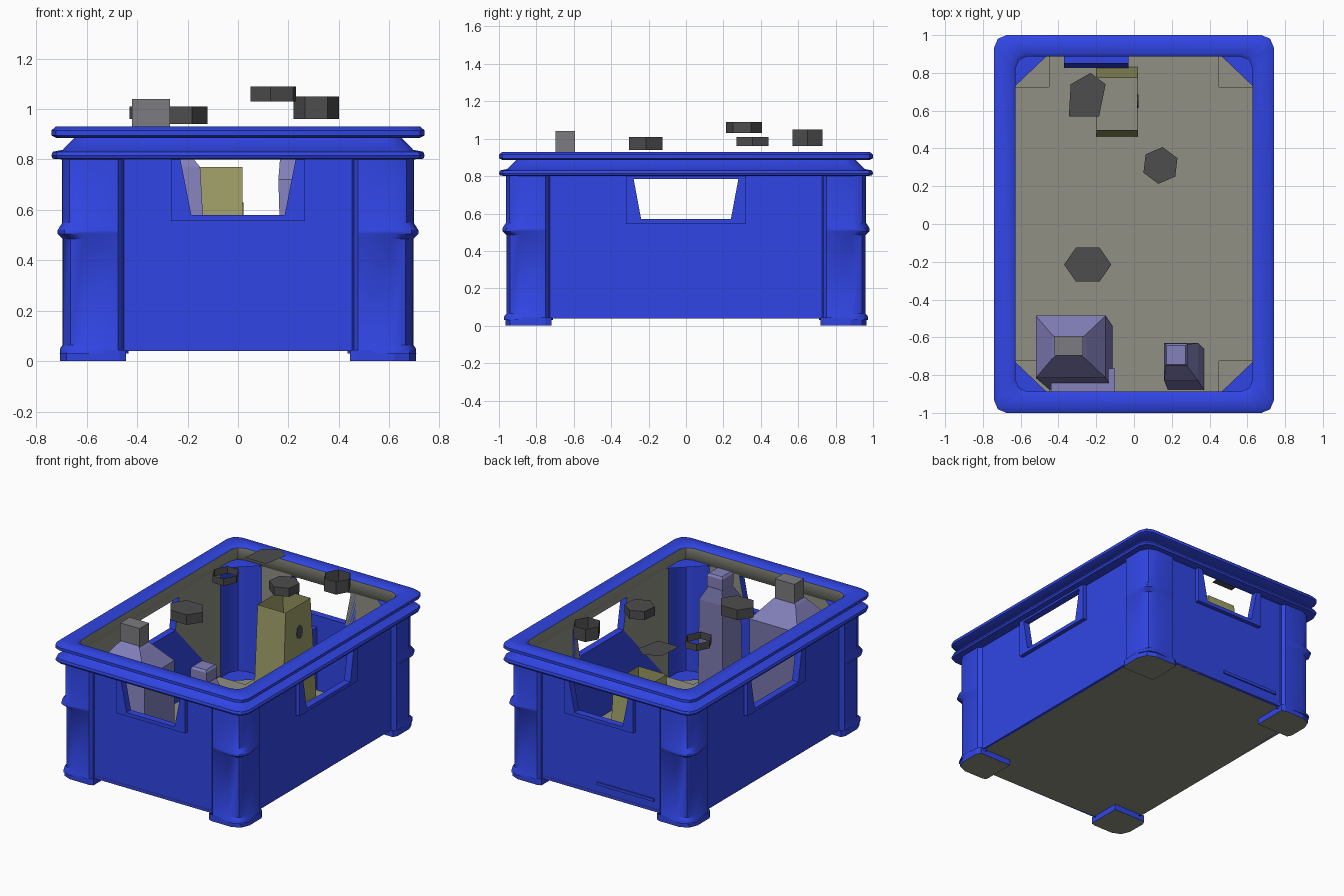
import bpy, math
from math import cos, sin, pi

if "Cube" in bpy.data.objects:
    bpy.data.objects.remove(bpy.data.objects["Cube"])


def mat(name, r, g, b):
    m = bpy.data.materials.new(name)
    m.diffuse_color = (r, g, b, 1)
    m.use_nodes = True
    m.node_tree.nodes["Principled BSDF"].inputs["Base Color"].default_value = m.diffuse_color
    return m


BLUE = mat("crate_blue", .03, .06, .78)
GREY = mat("lining_grey", .28, .28, .23)
PURPLE = mat("bottle_lilac", .23, .22, .50)
YELLOW = mat("carton_olive", .35, .35, .14)
CAPGREY = mat("cap_grey", .20, .20, .22)
DARK = mat("lid_dark", .075, .075, .075)


def make(name, verts, faces, mats, idx=None, smooth=None):
    me = bpy.data.meshes.new(name)
    me.from_pydata(verts, [], faces)
    ob = bpy.data.objects.new(name, me)
    bpy.context.collection.objects.link(ob)
    for m in mats:
        me.materials.append(m)
    if idx:
        for p, i in zip(me.polygons, idx):
            p.material_index = i
    if smooth:
        bpy.ops.object.select_all(action='DESELECT')
        ob.select_set(True)
        bpy.context.view_layer.objects.active = ob
        bpy.ops.object.shade_smooth_by_angle(angle=math.radians(smooth))
    return ob


def loft(name, rings, mats, rule=None, caps=(True, True), smooth=None):
    """Skin equal closed rings from bottom to top; rule(ring number) gives a material."""
    n = len(rings[0])
    v = [p for r in rings for p in r]
    f, idx = [], []
    for k in range(len(rings) - 1):
        for i in range(n):
            j = (i + 1) % n
            f.append((k*n+i, k*n+j, (k+1)*n+j, (k+1)*n+i))
            idx.append(rule(k) if rule else 0)
    if caps[0]:
        f.append(tuple(range(n))[::-1])
        idx.append(rule(-1) if rule else 0)
    if caps[1]:
        f.append(tuple(range((len(rings)-1)*n, len(rings)*n)))
        idx.append(rule(len(rings) - 1) if rule else 0)
    return make(name, v, f, mats, idx, smooth)


def rect(cx, cy, hx, hy, z):
    return [(cx-hx, cy-hy, z), (cx+hx, cy-hy, z), (cx+hx, cy+hy, z), (cx-hx, cy+hy, z)]


def rounded(hx, hy, r, z, seg=2):
    out = []
    for q, (sx, sy) in enumerate(((1, 1), (-1, 1), (-1, -1), (1, -1))):
        for k in range(seg + 1):
            a = (q + k / seg) * pi / 2
            out.append((sx*(hx-r) + r*cos(a), sy*(hy-r) + r*sin(a), z))
    return out


# Rim and flange: one closed profile (inset, height) swept round the crate
prof = [(.045, .80), (.005, .803), (0, .815), (.005, .83), (.045, .838), (.09, .885),
        (.02, .885), (0, .895), (0, .915), (.018, .93), (.095, .93), (.112, .915), (.112, .86), (.08, .80)]
prof.append(prof[0])
loft("rim", [rounded(.74-d, 1-d, .065, z) for d, z in prof], [BLUE, GREY],
     lambda k: 1 if k in (11, 12) else 0, (False, False), 35)


# Side walls with handle openings, and raised frames round the openings
def window(name, outer, hole, d0, d1, axis, s, lining):
    v = []
    for d in (d0, d1):
        for u, z in outer + hole:
            v.append((u, s*d, z) if axis == 'y' else (s*d, u, z))
    f, idx = [], []
    flip = (s > 0) == (axis == 'y')
    for i in range(4):
        j = (i + 1) % 4
        quads = [(8+i, 8+j, 12+j, 12+i), (i, 4+i, 4+j, j), (i, j, 8+j, 8+i), (4+i, 12+i, 12+j, 4+j)]
        f += [q[::-1] if flip else q for q in quads]
        idx += [0, 1 if lining and i else 0, 0, 0]
    make(name, v, f, [BLUE, GREY], idx)


def trap(lo, hi, z0, z1):
    return [(-lo, z0), (lo, z0), (hi, z1), (-hi, z1)]


for axis, s, tag in (('y', -1, "front"), ('y', 1, "back"), ('x', -1, "left"), ('x', 1, "right")):
    if axis == 'y':
        w, d, hole, fr = .46, .935, trap(.185, .23, .58, .808), trap(.265, .265, .555, .815)
    else:
        w, d, hole, fr = .735, .67, trap(.24, .28, .57, .785), trap(.32, .32, .545, .80)
    window(tag + "_wall", trap(w, w, .04, .82), hole, d - .02, d, axis, s, True)
    window(tag + "_handle_frame", fr, hole, d - .02, d + .028, axis, s, False)

# Corner columns with a small ledge half way up, and tray-shaped feet
corner = [(.455, .935, 0), (.475, .96, 0), (.61, .96, 1), (.665, .94, 1),
          (.693, .885, 1), (.695, .75, 0), (.67, .73, 0)]
levels = [(.03, .014), (.05, .012), (.065, 0), (.485, 0), (.505, .022), (.52, .022), (.55, .003), (.82, .003)]
for sx in (-1, 1):
    for sy in (-1, 1):
        rings = []
        for z, o in levels:
            out = [(sx*(x+o*k), sy*(y+o*k), z) for x, y, k in corner]
            inn = [(sx*(x-.02), sy*(y-.02), z) for x, y, k in corner[::-1]]
            ring = out + inn
            rings.append(ring if sx*sy < 0 else ring[::-1])
        loft("corner_column", rings, [BLUE], smooth=40)
        foot = [(.445, .72), (.445, .955), (.47, .965), (.62, .965), (.68, .94),
                (.705, .88), (.705, .75), (.69, .72)]
        pts = [(sx*x, sy*y) for x, y in foot]
        if sx*sy > 0:
            pts.reverse()
        loft("foot", [[(x, y, z) for x, y in pts] for z in (0, .045)], [BLUE, GREY],
             lambda k: 1 if k < 0 else 0, (True, False))

# Floor in three pieces, leaving the feet open above
for name, cy, hx, hy in (("floor_middle", 0, .67, .725), ("floor_back", .83, .45, .107),
                         ("floor_front", -.83, .45, .107)):
    loft(name, [rect(0, cy, hx, hy, z) for z in (.04, .06)], [BLUE, GREY],
         lambda k: 0 if k == 0 else 1)

# Slim rib low on the back wall
loft("back_rib", [rect(-.19, .937, .22, .007, z) for z in (.11, .13)], [BLUE])

# Leaning bottles inside the crate
loft("large_bottle", [rect(-.28, -.71, .17, .165, .065), rect(-.335, -.65, .185, .165, .77),
                      rect(-.345, -.65, .09, .065, .895), rect(-.345, -.65, .065, .045, .92)], [PURPLE])
loft("large_bottle_cap", [rect(-.345, -.645, .075, .052, z) for z in (.905, 1.04)], [CAPGREY])
loft("small_bottle", [rect(.275, -.77, .095, .11, .065), rect(.25, -.73, .09, .10, .72),
                      rect(.223, -.693, .055, .055, .82), rect(.223, -.693, .06, .06, .83),
                      rect(.223, -.693, .06, .06, .90), rect(.223, -.693, .05, .05, .915)], [PURPLE])
loft("low_bottle", [rect(-.27, -.835, .17, .07, z) for z in (.065, .45)], [PURPLE])

# Open tapered carton with a round mark, and a blue pack against the back wall
loft("carton", [rect(-.09, .645, .112, .185, .065), rect(-.09, .635, .108, .137, .77)],
     [YELLOW], caps=(False, False))
loft("carton_mark", [[(x, .65 + .035*cos(a*pi/4), .58 + .05*sin(a*pi/4)) for a in range(8)]
                     for x in (.015, .0225)], [DARK])
loft("blue_pack", [rect(-.2, .87, .17, .045, .065), rect(-.2, .88, .17, .03, .5)], [BLUE])


# Loose hexagonal lids above the crate: two closed, two open tubes, one flat disc
def lid(name, x, y, rx, ry, z0, z1, turn, closed):
    rings = [[(x + rx*cos(turn + i*pi/3), y + ry*sin(turn + i*pi/3), z) for i in range(6)]
             for z in (z0, z1)]
    loft(name, rings, [DARK], caps=(closed, closed))


lid("lid_front", -.245, -.215, .125, .104, .94, 1.01, 0, True)
lid("lid_middle", .14, .31, .098, .098, 1.03, 1.09, pi/6 - .12, True)
lid("ring_back", .31, .65, .09, .092, .96, 1.05, 0, False)
lid("ring_left", -.345, .355, .085, .098, .96, 1.01, 0, False)
make("flat_disc", [(-.345, .57, 1.03), (-.185, .57, 1.03), (-.15, .74, 1.03),
                   (-.23, .80, 1.03), (-.335, .74, 1.03)], [(0, 1, 2, 3, 4)], [DARK])
